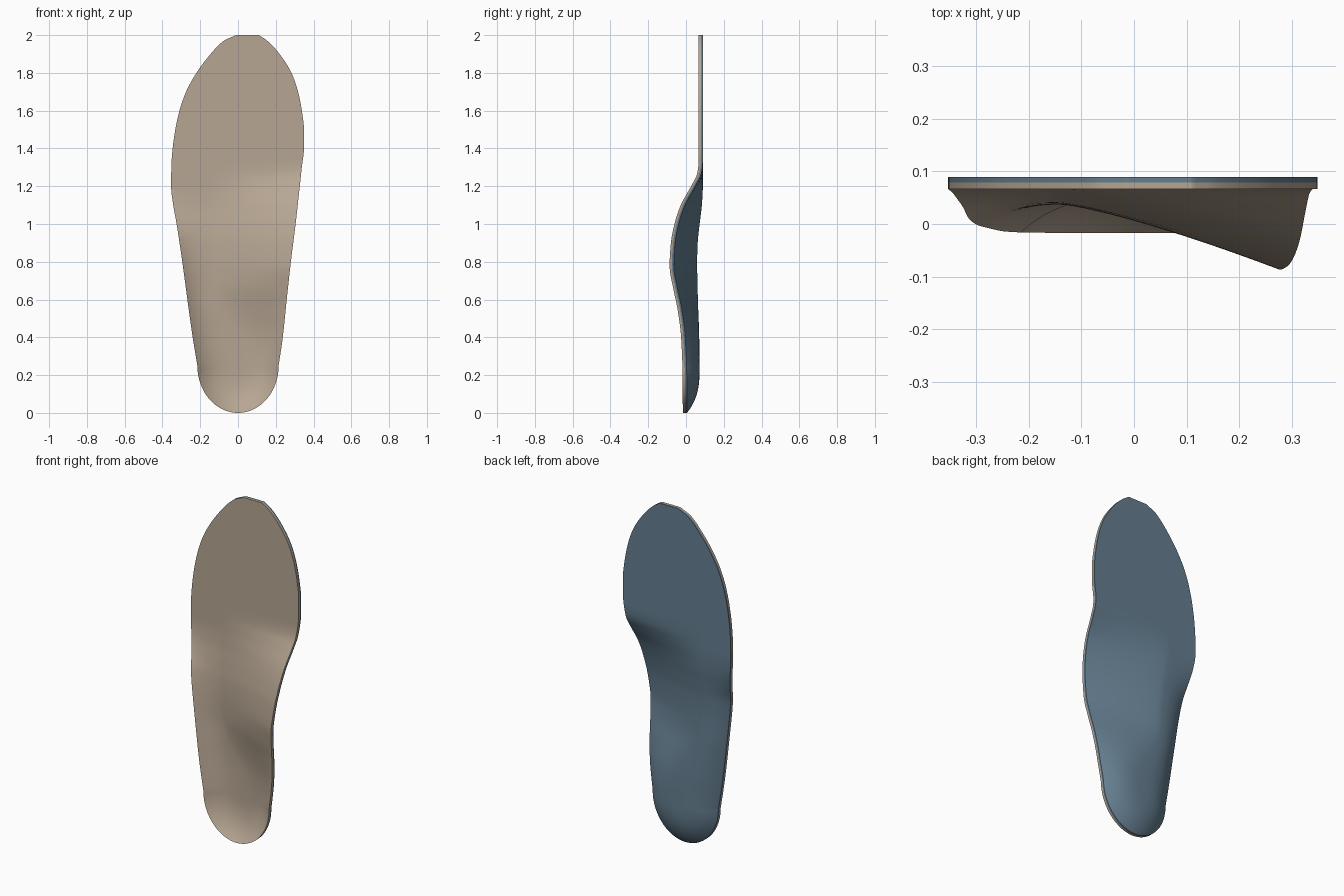
import bpy, bmesh, math

if "Cube" in bpy.data.objects:
    bpy.data.objects.remove(bpy.data.objects["Cube"])

# Profiles along the length: (z, value)
LEFT = [(.25, -.215), (.4, -.24), (.6, -.268), (.8, -.295), (1, -.325), (1.1, -.343), (1.2, -.354), (1.3, -.353),
        (1.4, -.346), (1.5, -.332), (1.6, -.31), (1.7, -.275), (1.8, -.22), (1.9, -.145), (1.97, -.075), (2, -.01)]
RIGHT = [(.25, .215), (.4, .237), (.6, .258), (.8, .28), (1, .305), (1.2, .327), (1.3, .338), (1.4, .349),
         (1.5, .349), (1.6, .338), (1.7, .318), (1.8, .283), (1.9, .22), (1.97, .155), (2, .11)]
FLOOR = [(.2, .05), (.4, .048), (.6, .041), (.8, .037), (.9, .04), (1, .05), (1.1, .062), (1.2, .067), (2, .067)]
OUTER_RIM = [(0, -.017), (.25, -.016), (.45, -.014), (.66, -.008), (.8, -.003), (.92, .008), (1.02, .037),
             (1.12, .06), (1.2, .067), (2, .067)]
ARCH_RIM = [(0, -.017), (.2, -.018), (.4, -.026), (.55, -.045), (.66, -.068), (.78, -.087), (.9, -.08),
            (1, -.061), (1.1, -.028), (1.2, .027), (1.27, .06), (1.33, .067), (2, .067)]


def curve(tab, z):
    """Smooth monotone interpolation through a table."""
    if z <= tab[0][0]:
        return tab[0][1]
    if z >= tab[-1][0]:
        return tab[-1][1]
    sl = [(b[1] - a[1]) / (b[0] - a[0]) for a, b in zip(tab, tab[1:])]

    def tangent(i):
        if i == 0 or i == len(sl):
            return sl[min(i, len(sl) - 1)]
        p, q = sl[i - 1], sl[i]
        return 2 * p * q / (p + q) if p * q > 0 else 0
    i = next(k for k in range(len(sl)) if z <= tab[k + 1][0])
    h = tab[i + 1][0] - tab[i][0]
    t = (z - tab[i][0]) / h
    return ((2*t**3 - 3*t**2 + 1) * tab[i][1] + (t**3 - 2*t**2 + t) * h * tangent(i)
            + (3*t**2 - 2*t**3) * tab[i + 1][1] + (t**3 - t**2) * h * tangent(i + 1))


def surface(u, z):
    """Foot-side surface: u runs across from -1 (outer) to 1 (arch)."""
    xl, xr = curve(LEFT, z), curve(RIGHT, z)
    r = abs(u)
    if z < .25:                                   # round heel
        k = math.sqrt(max(1 - ((.25 - z) / .25) ** 2, .002))
        xl, xr = xl * k, xr * k
        r = min(1, math.hypot(u * k, (.25 - z) / .25))
    x = (xl + xr) / 2 + u * (xr - xl) / 2
    floor = curve(FLOOR, z)
    b = min(1, max(0, (z - .25) / .45))
    b = b * b * (3 - 2 * b)
    u0 = -.45 * b                                 # deepest line drifts outward
    if b == 0:
        w = (u + 1) / 2
        rim = curve(OUTER_RIM, z) * (1 - w) + curve(ARCH_RIM, z) * w
        g = r ** 3
    elif u > u0:
        rim, g = curve(ARCH_RIM, z), ((u - u0) / (1 - u0)) ** (3 - 1.75 * b)
    else:
        rim, g = curve(OUTER_RIM, z), ((u0 - u) / (1 + u0)) ** (3 - .5 * b)
    return x, floor + (rim - floor) * g, z


def layer(name, start, thickness, color):
    """One sheet of the insole, offset back from the foot surface."""
    rows, cols = 140, 48
    bm = bmesh.new()
    grid = []
    for i in range(rows + 1):
        s = i / rows
        z = 2 * (.35 * s + .65 * (1 - math.cos(math.pi * s)) / 2)
        if i < 6:
            z *= (i / 6)                          # tighter rows at the heel tip
        row = []
        for j in range(cols + 1):
            x, y, zz = surface(-math.cos(math.pi * j / cols) * .5 + (j / cols - .5), z)
            row.append(bm.verts.new((x, y + start, zz)))
        grid.append(row)
    for a, b in zip(grid, grid[1:]):
        for j in range(cols):
            bm.faces.new((a[j], a[j + 1], b[j + 1], b[j]))
    res = bmesh.ops.extrude_face_region(bm, geom=bm.faces[:], use_keep_orig=True)
    verts = [g for g in res['geom'] if isinstance(g, bmesh.types.BMVert)]
    bmesh.ops.translate(bm, verts=verts, vec=(0, thickness, 0))
    bmesh.ops.recalc_face_normals(bm, faces=bm.faces[:])
    me = bpy.data.meshes.new(name)
    bm.to_mesh(me)
    bm.free()
    ob = bpy.data.objects.new(name, me)
    bpy.context.collection.objects.link(ob)
    mat = bpy.data.materials.new(name + "_color")
    mat.diffuse_color = color
    mat.use_nodes = True
    mat.node_tree.nodes["Principled BSDF"].inputs["Base Color"].default_value = mat.diffuse_color
    me.materials.append(mat)
    bpy.ops.object.select_all(action='DESELECT')
    ob.select_set(True)
    bpy.context.view_layer.objects.active = ob
    bpy.ops.object.shade_smooth_by_angle(angle=math.radians(40))


layer("top_cover", 0, .012, (.47, .38, .29, 1))
layer("base_shell", .012, .010, (.13, .21, .28, 1))
